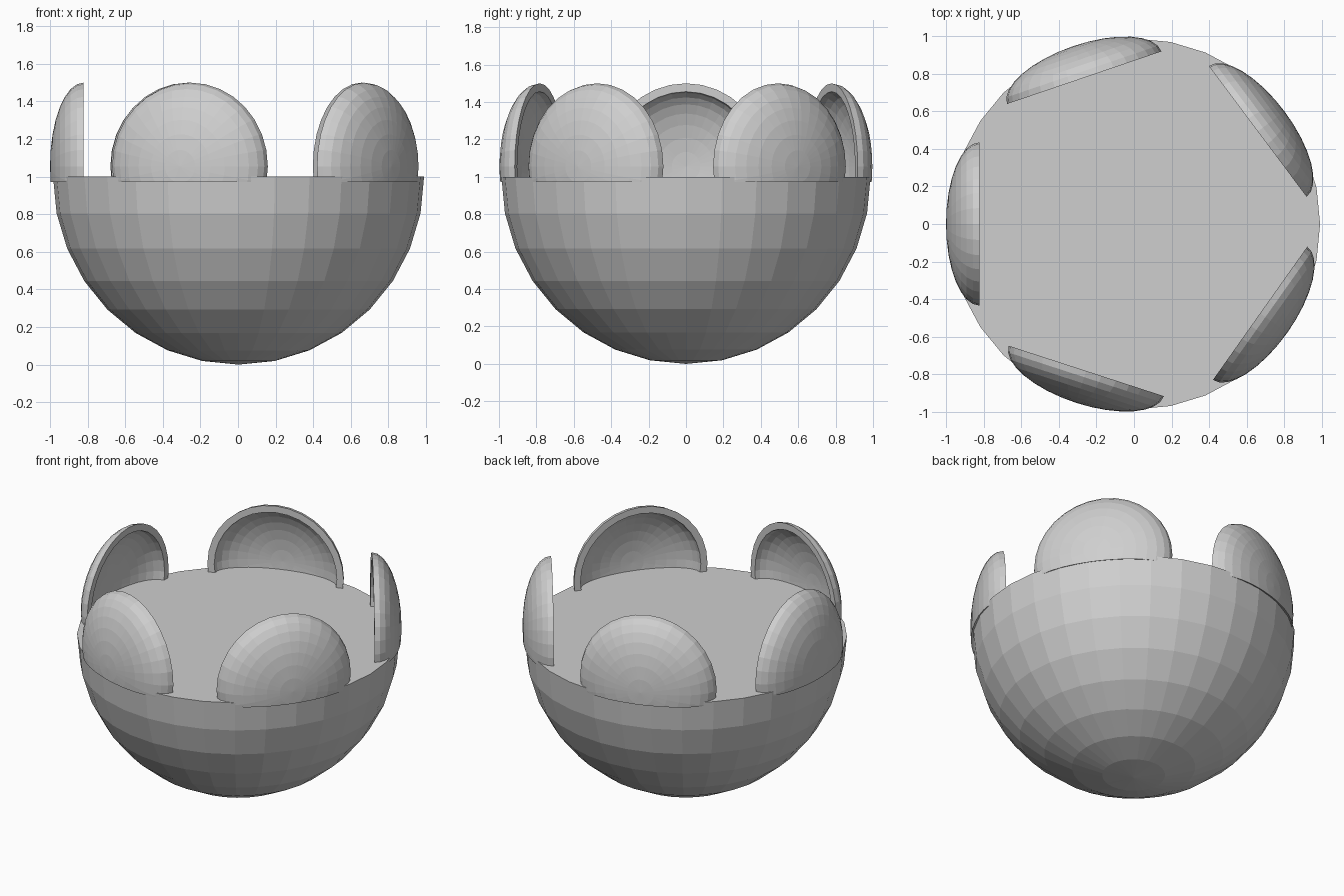
import bpy, bmesh, math
from mathutils import Matrix

if "Cube" in bpy.data.objects:
    bpy.data.objects.remove(bpy.data.objects["Cube"])

grey = bpy.data.materials.new("light_grey")
grey.diffuse_color = (0.62, 0.62, 0.62, 1)
grey.use_nodes = True
grey.node_tree.nodes["Principled BSDF"].inputs["Base Color"].default_value = grey.diffuse_color


def finish(bm, name):
    bmesh.ops.recalc_face_normals(bm, faces=bm.faces)
    mesh = bpy.data.meshes.new(name)
    bm.to_mesh(mesh)
    bm.free()
    mesh.materials.append(grey)
    obj = bpy.data.objects.new(name, mesh)
    bpy.context.collection.objects.link(obj)
    return obj


# Bowl: lower half of a sphere, closed by a flat top disc
bm = bmesh.new()
bmesh.ops.create_uvsphere(bm, u_segments=32, v_segments=16, radius=1)
bmesh.ops.delete(bm, geom=[v for v in bm.verts if v.co.z > 1e-4], context='VERTS')
bmesh.ops.holes_fill(bm, edges=[e for e in bm.edges if e.is_boundary], sides=0)
bmesh.ops.transform(bm, verts=bm.verts, matrix=Matrix.Translation((0.003, 0, 1)) @ Matrix.Diagonal((0.987, 0.987, 1, 1)))
finish(bm, "bowl")


# Petal: hollow half ellipsoid bulging outward, cut off at the bowl rim
def petal(index, degrees):
    bm = bmesh.new()
    bmesh.ops.create_uvsphere(bm, u_segments=32, v_segments=16, radius=1,
                              matrix=Matrix.Rotation(math.pi / 2, 4, 'Y'))
    bmesh.ops.delete(bm, geom=[v for v in bm.verts if v.co.x < -1e-4], context='VERTS')
    bmesh.ops.scale(bm, vec=(0.178, 0.434, 0.445), verts=bm.verts)
    bmesh.ops.bisect_plane(bm, geom=bm.verts[:] + bm.edges[:] + bm.faces[:],
                           plane_co=(0, 0, -0.083), plane_no=(0, 0, -1), clear_outer=True)
    # inner skin, joined to the outer one along the rim
    outer = bm.verts[:]
    faces = bm.faces[:]
    rim = [e for e in bm.edges if e.is_boundary]
    inner = {v: bm.verts.new(v.co * 0.9) for v in outer}
    for f in faces:
        bm.faces.new([inner[v] for v in reversed(f.verts)])
    for e in rim:
        a, b = e.verts
        bm.faces.new((a, b, inner[b], inner[a]))
    bmesh.ops.transform(bm, verts=bm.verts, matrix=Matrix.Rotation(math.radians(degrees), 4, 'Z')
                        @ Matrix.Translation((0.822, 0, 1.055)))
    finish(bm, f"petal_{index}")


for i, angle in enumerate((180, 252, 324.7, 36.8, 108.8)):
    petal(i + 1, angle)
